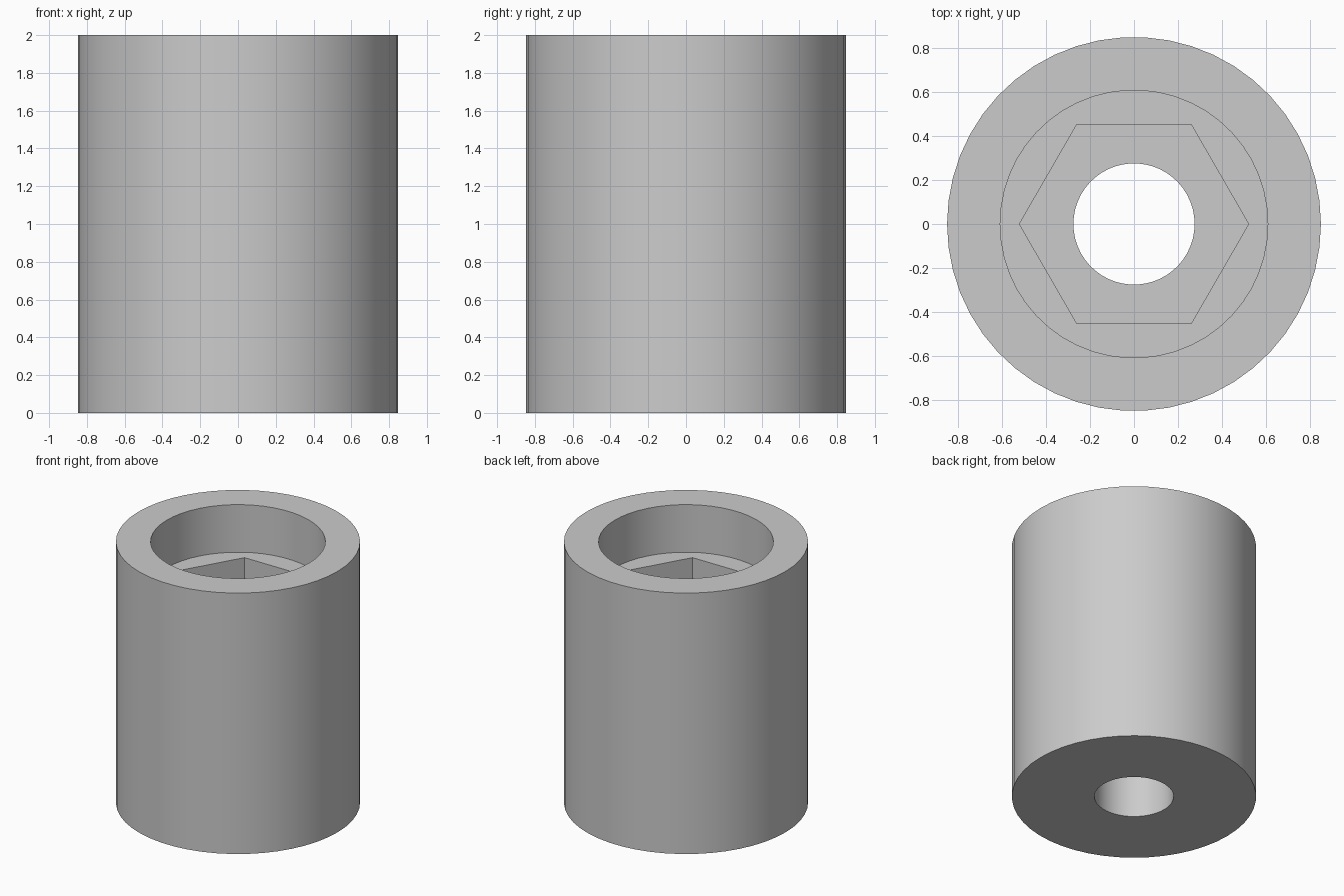
import bpy, bmesh
from math import sin, cos, tau, radians

cube = bpy.data.objects.get("Cube")
if cube:
    bpy.data.objects.remove(cube, do_unlink=True)

SIDES = 50
HEX_FLOOR = 1.2
SHOULDER = 1.635

# Plain grey material
grey = bpy.data.materials.new("plain grey")
grey.use_nodes = True
colour = (0.6, 0.6, 0.6, 1)
grey.diffuse_color = colour
grey.node_tree.nodes["Principled BSDF"].inputs["Base Color"].default_value = colour

bm = bmesh.new()


def ring(radius, z, sides=SIDES):
    """Closed loop of edges at height z."""
    verts = [bm.verts.new((radius * cos(tau * i / sides), radius * sin(tau * i / sides), z))
             for i in range(sides)]
    edges = [bm.edges.new((verts[i - 1], verts[i])) for i in range(sides)]
    return verts, edges


def wall(radius, low, high, sides=SIDES):
    """Upright wall; returns the edges of its lower and upper rims."""
    a, low_rim = ring(radius, low, sides)
    b, high_rim = ring(radius, high, sides)
    for i in range(sides):
        bm.faces.new((a[i - 1], a[i], b[i], b[i - 1]))
    return low_rim, high_rim


# Outer skin, counterbore, hexagonal nut pocket and through hole
outer_low, outer_high = wall(0.848, 0, 2)
bore_low, bore_high = wall(0.607, SHOULDER, 2)
hex_low, hex_high = wall(0.52, HEX_FLOOR, SHOULDER, 6)
hole_low, hole_high = wall(0.275, 0, HEX_FLOOR)

# Flat faces: top rim, shoulder, pocket floor and base
for outside, inside in ((outer_high, bore_high), (bore_low, hex_high),
                        (hex_low, hole_high), (outer_low, hole_low)):
    bmesh.ops.triangle_fill(bm, edges=outside + inside, use_beauty=True, normal=(0, 0, 1))
bmesh.ops.recalc_face_normals(bm, faces=bm.faces)

mesh = bpy.data.meshes.new("spacer_sleeve")
bm.to_mesh(mesh)
bm.free()
mesh.materials.append(grey)
sleeve = bpy.data.objects.new("spacer_sleeve", mesh)
bpy.context.collection.objects.link(sleeve)

# Smooth round walls, crisp rims and hexagon corners
bpy.ops.object.select_all(action="DESELECT")
sleeve.select_set(True)
bpy.context.view_layer.objects.active = sleeve
bpy.ops.object.shade_smooth_by_angle(angle=radians(30))
